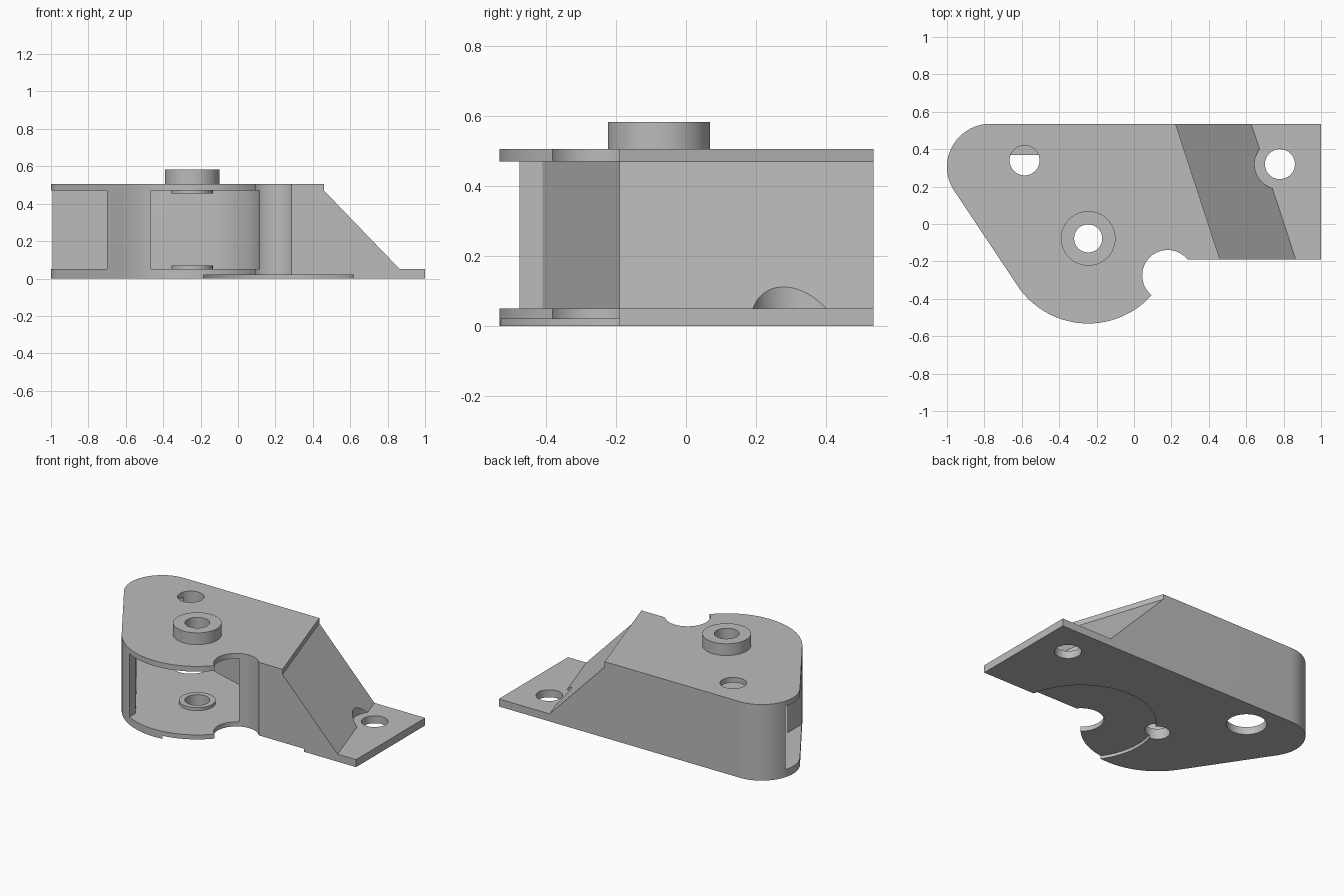
import bpy, bmesh
from math import cos, sin, radians

if "Cube" in bpy.data.objects:
    bpy.data.objects.remove(bpy.data.objects["Cube"], do_unlink=True)

grey = bpy.data.materials.new("plain grey")
grey.use_nodes = True
grey.diffuse_color = (0.5, 0.5, 0.5, 1)
grey.node_tree.nodes["Principled BSDF"].inputs["Base Color"].default_value = (0.5, 0.5, 0.5, 1)

PIVOT = (-0.245, -0.077)
REAR_HOLE = (-0.585, 0.34)
EAR_HOLE = (0.78, 0.32)
NOTCH = (0.18, -0.275)
FLOOR, CEILING, TOP = 0.05, 0.47, 0.505


def arc(centre, radius, start, end, steps=32):
    angles = [radians(start + (end - start) * i / steps) for i in range(steps + 1)]
    return [(centre[0] + radius * cos(a), centre[1] + radius * sin(a)) for a in angles]


def loft(name, lower, upper):
    """Closed prism between two matching rings of points."""
    bm = bmesh.new()
    a = [bm.verts.new(p) for p in lower]
    b = [bm.verts.new(p) for p in upper]
    bm.faces.new(a)
    bm.faces.new(b)
    for i in range(len(a)):
        j = (i + 1) % len(a)
        bm.faces.new((a[i], a[j], b[j], b[i]))
    bmesh.ops.recalc_face_normals(bm, faces=bm.faces)
    mesh = bpy.data.meshes.new(name)
    bm.to_mesh(mesh)
    bm.free()
    mesh.materials.append(grey)
    obj = bpy.data.objects.new(name, mesh)
    bpy.context.collection.objects.link(obj)
    return obj


def prism(name, outline, z0, z1):
    return loft(name, [(x, y, z0) for x, y in outline], [(x, y, z1) for x, y in outline])


def disc(name, centre, radius, z0, z1):
    return prism(name, arc(centre, radius, 0, 360, 64)[:-1], z0, z1)


def combine(target, tool, operation):
    mod = target.modifiers.new(tool.name, "BOOLEAN")
    mod.operation = operation
    mod.solver = "EXACT"
    mod.object = tool
    bpy.ops.object.select_all(action="DESELECT")
    bpy.context.view_layer.objects.active = target
    target.select_set(True)
    bpy.ops.object.modifier_apply(modifier=mod.name)
    bpy.data.objects.remove(tool, do_unlink=True)


# Rounded housing block
outline = [(1, -0.19), (1, 0.535)]
outline += arc((-0.77, 0.305), 0.23, 90, 214.2)
outline += arc(PIVOT, 0.455, 214.2, 320, 48)
outline += [(0.2, -0.19)]
housing = prism("housing", outline, 0, TOP)

# Slanted end, skewed across the depth, leaving a flat mounting ear
profile = [(0.46, 0.7), (0.46, CEILING), (0.865, FLOOR), (1.3, FLOOR), (1.3, 0.7)]


def slope_section(y):
    return [(x - 0.328 * (y + 0.19), y, z) for x, z in profile]


combine(housing, loft("slope_cutter", slope_section(-0.4), slope_section(0.7)), "DIFFERENCE")
combine(housing, disc("ear_clearance", EAR_HOLE, 0.135, FLOOR, 0.8), "DIFFERENCE")

# Open inner cavity, leaving one post at the front
cavity = arc(PIVOT, 0.36, 70, 0, 20)
cavity += [(0.115, -0.7), (-0.465, -0.7), (-0.465, -0.41), (-0.7, -0.064),
           (-0.7, -0.7), (-1.1, -0.7), (-1.1, 0.37), (-0.48, 0.37)]
combine(housing, prism("cavity_cutter", cavity, FLOOR, CEILING), "DIFFERENCE")

# Pivot boss on top and low collars inside
for name, radius, z0, z1 in (("pivot_boss", 0.146, TOP - 0.01, 0.583),
                             ("lower_collar", 0.11, FLOOR - 0.01, 0.07),
                             ("upper_collar", 0.11, 0.455, CEILING + 0.01)):
    combine(housing, disc(name, PIVOT, radius, z0, z1), "UNION")

# Holes, edge notch and shallow underside recess
for name, centre, radius, z0, z1 in (("pivot_bore", PIVOT, 0.075, -0.1, 0.8),
                                     ("rear_hole", REAR_HOLE, 0.08, 0.3, 0.8),
                                     ("rear_access_hole", REAR_HOLE, 0.12, -0.1, 0.2),
                                     ("ear_hole", EAR_HOLE, 0.08, -0.1, 0.2),
                                     ("notch_cutter", NOTCH, 0.136, -0.1, 0.8),
                                     ("underside_recess", NOTCH, 0.445, -0.1, 0.02)):
    combine(housing, disc(name, centre, radius, z0, z1), "DIFFERENCE")

bpy.context.view_layer.objects.active = housing
housing.select_set(True)
bpy.ops.object.shade_smooth_by_angle(angle=radians(25))
